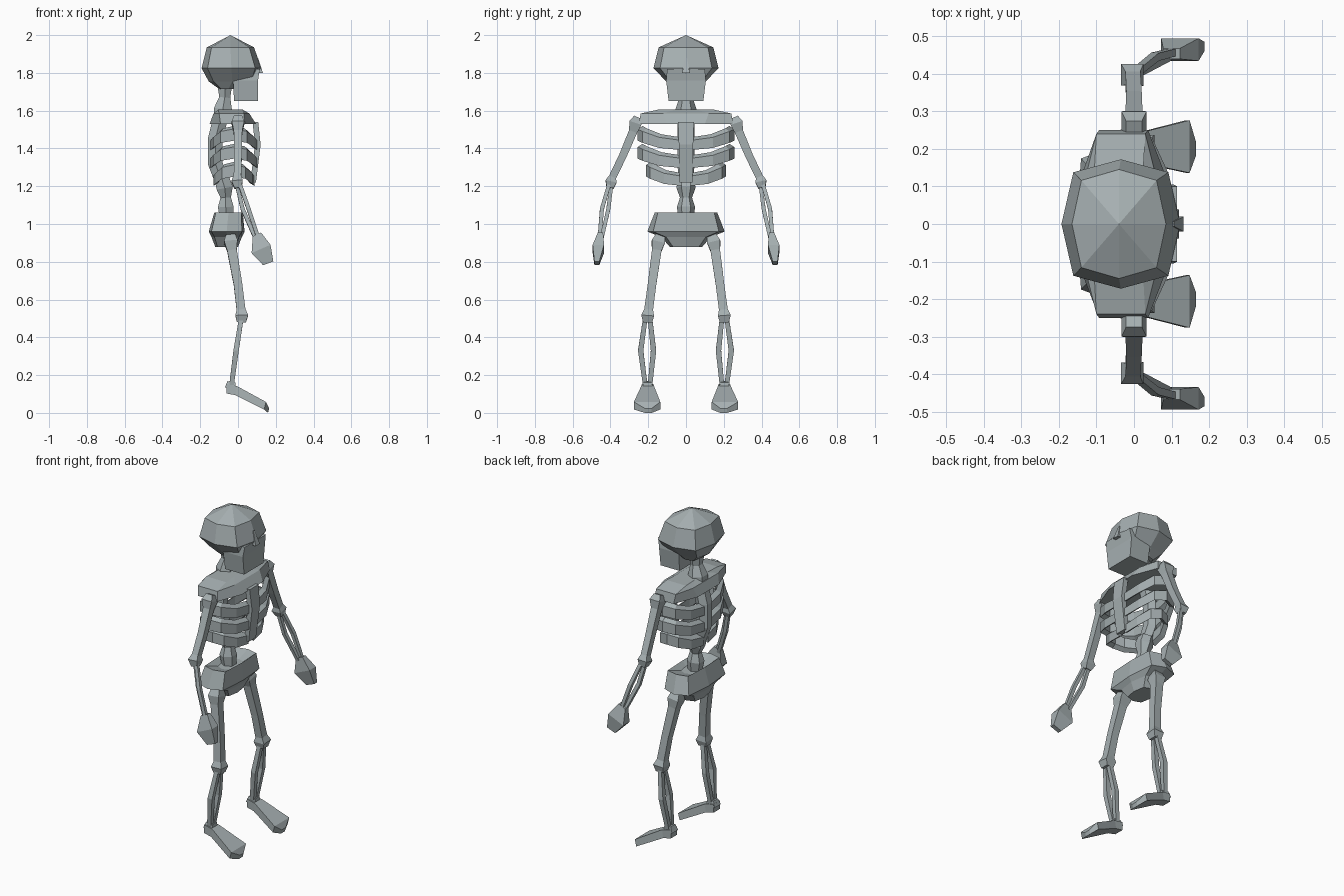
import bpy, bmesh, math
from mathutils import Vector as V

bone = bpy.data.materials.new("bone_grey")
bone.diffuse_color = (0.38, 0.43, 0.44, 1)


def loft(name, rings, mirror=False):
    """Skin a list of vertex rings, cap both ends, optionally mirror across y."""
    bm = bmesh.new()
    for s in ((1, -1) if mirror else (1,)):
        vs = [[bm.verts.new((p[0], p[1] * s, p[2])) for p in r] for r in rings]
        n = len(vs[0])
        for a, b in zip(vs, vs[1:]):
            for i in range(n):
                j = (i + 1) % n
                bm.faces.new((a[i], a[j], b[j], b[i]))
        bm.faces.new(vs[0])
        bm.faces.new(vs[-1])
    bmesh.ops.remove_doubles(bm, verts=bm.verts, dist=0.0005)
    bmesh.ops.recalc_face_normals(bm, faces=bm.faces)
    me = bpy.data.meshes.new(name)
    bm.to_mesh(me)
    bm.free()
    me.materials.append(bone)
    ob = bpy.data.objects.new(name, me)
    bpy.context.collection.objects.link(ob)
    return ob


def oval(z, cx, rx, ry, n=8, k=0.8):
    """Horizontal ring; k sets how square the diagonals are."""
    pts = [(1, 0), (k, k), (0, 1), (-k, k), (-1, 0), (-k, -k), (0, -1), (k, -k)]
    return [(cx + rx * a, ry * b, z) for a, b in pts]


def limb(name, pts, n=4, mirror=True):
    """Faceted bone along (x, y, z, radius) points."""
    rings = []
    for i, p in enumerate(pts):
        a, b = pts[max(i - 1, 0)], pts[min(i + 1, len(pts) - 1)]
        t = (V(b[:3]) - V(a[:3])).normalized()
        u = (V((1, 0, 0)) - t * t.x).normalized()
        w = t.cross(u)
        rings.append([V(p[:3]) + (u * math.cos(q) + w * math.sin(q)) * p[3]
                      for q in (math.tau * (k + .5) / n for k in range(n))])
    return loft(name, rings, mirror)


def box_ring(c, u, w):
    c, u, w = V(c), V(u), V(w)
    return [c + u + w, c - u + w, c - u - w, c + u - w]


# skull, jaw and nose
loft("skull", [oval(1.715, -.05, .05, .07), oval(1.755, -.03, .125, .105),
               oval(1.825, -.035, .158, .172), oval(1.935, -.04, .125, .145),
               oval(2.0, -.04, 0, 0)])
loft("jaw", [box_ring((.042, 0, 1.65), (.063, 0, 0), (0, .092, 0)),
             box_ring((.040, 0, 1.76), (.066, 0, 0), (0, .105, 0)),
             box_ring((.045, 0, 1.82), (.070, 0, 0), (0, .10, 0))])
loft("nose", [box_ring((.12, 0, 1.80), (.012, 0, 0), (0, .02, 0)),
              box_ring((.10, 0, 1.88), (.006, 0, 0), (0, .006, 0))])

# spine: neck, back column and knobbly lower back
limb("neck", [(-.07, 0, 1.77, .035), (-.07, 0, 1.72, .042), (-.07, 0, 1.67, .034),
              (-.08, 0, 1.61, .055), (-.08, 0, 1.55, .055)], 6, False)
limb("back_spine", [(-.09, 0, 1.57, .045), (-.12, 0, 1.45, .045),
                    (-.12, 0, 1.32, .045), (-.085, 0, 1.22, .04)], 6, False)
limb("lower_spine", [(-.085, 0, 1.24, .045), (-.07, 0, 1.19, .05), (-.065, 0, 1.14, .032),
                     (-.065, 0, 1.09, .048), (-.06, 0, 1.03, .04)], 6, False)

# shoulder yoke


def yoke(z, x0, x1, y0, y1):
    m = (x0 + x1) / 2
    return [(x1, y0, z), (m + .065, y1, z), (m - .065, y1, z), (x0, y0, z),
            (x0, -y0, z), (m - .065, -y1, z), (m + .065, -y1, z), (x1, -y0, z)]


loft("shoulder_yoke", [yoke(1.605, -.10, .02, .06, .15), yoke(1.585, -.13, .06, .12, .24),
                       yoke(1.53, -.15, .095, .10, .25)])

# breastbone
loft("breastbone", [box_ring((.092, 0, 1.54), (.015, 0, 0), (0, .042, 0)),
                    box_ring((.105, 0, 1.42), (.015, 0, 0), (0, .038, 0)),
                    box_ring((.08, 0, 1.22), (.015, 0, 0), (0, .035, 0))])

# ribs: flat bands curving from spine to breastbone, highest at the sides
for i, (z, rx, ry) in enumerate([(1.425, .122, .255), (1.33, .122, .255), (1.235, .108, .21)]):
    rings = []
    for deg in (4, 30, 62, 90, 118, 150, 176):
        a = math.radians(deg)
        n = V((math.cos(a), math.sin(a), 0))
        c = V((-.022 + rx * math.copysign(abs(n.x) ** .75, n.x), ry * n.y ** .85,
               z + .055 * n.y ** 2))
        h = .025 + .006 * math.sin(a)
        rings.append(box_ring(c - n * .012, n * .013 - V((0, 0, .008)), (0, 0, h)))
    loft("rib_pair_%d" % (i + 1), rings, True)

# pelvis
loft("pelvis", [oval(1.035, -.05, .05, .08), oval(1.062, -.05, .075, .165, k=.9),
                oval(.96, -.06, .095, .205, k=.85),
                oval(.93, -.06, .08, .13), oval(.878, -.06, .06, .085)])

# arms
limb("upper_arm", [(0, .255, 1.565, .03), (0, .268, 1.535, .047), (0, .28, 1.49, .032),
                   (0, .335, 1.36, .029), (-.003, .388, 1.25, .028),
                   (-.005, .397, 1.225, .042), (0, .402, 1.19, .026)])
for nm, d in (("forearm_inner", -1), ("forearm_outer", 1)):
    limb(nm, [(.0 + d * .008, .40 + d * .006, 1.215, .014),
              (.04 + d * .016, .428 + d * .017, 1.08, .015),
              (.10 + d * .008, .452 + d * .006, .925, .014)])
loft("hand", [box_ring((.10, .453, .945), (.022, 0, .01), (0, .014, 0)),
              box_ring((.122, .464, .868), (.05, 0, .022), (0, .03, 0)),
              box_ring((.16, .472, .792), (.027, 0, .010), (0, .013, 0))], True)

# legs
limb("thigh_bone", [(-.04, .135, .94, .035), (-.038, .147, .905, .05), (-.032, .155, .86, .036),
                    (0, .18, .68, .032), (.016, .198, .545, .033),
                    (.02, .203, .515, .048), (.018, .203, .48, .034)])
for nm, d in (("shin_inner", -1), ("shin_outer", 1)):
    limb(nm, [(.018, .203 + d * .012, .505, .017), (-.01, .206 + d * .034, .33, .02),
              (-.035, .203 + d * .012, .14, .017)])
# feet: narrow heel widening to a pointed toe
loft("foot", [box_ring((-.062, .203, .128), (0, 0, .025), (0, .03, 0)),
              box_ring((-.01, .203, .118), (.004, 0, .024), (0, .034, 0)),
              box_ring((.143, .206, .038), (.005, 0, .02), (0, .07, 0)),
              box_ring((.162, .2, .012), (.003, 0, .012), (0, .018, 0))], True)
limb("ankle", [(-.035, .203, .165, .03), (-.04, .203, .13, .042)])
